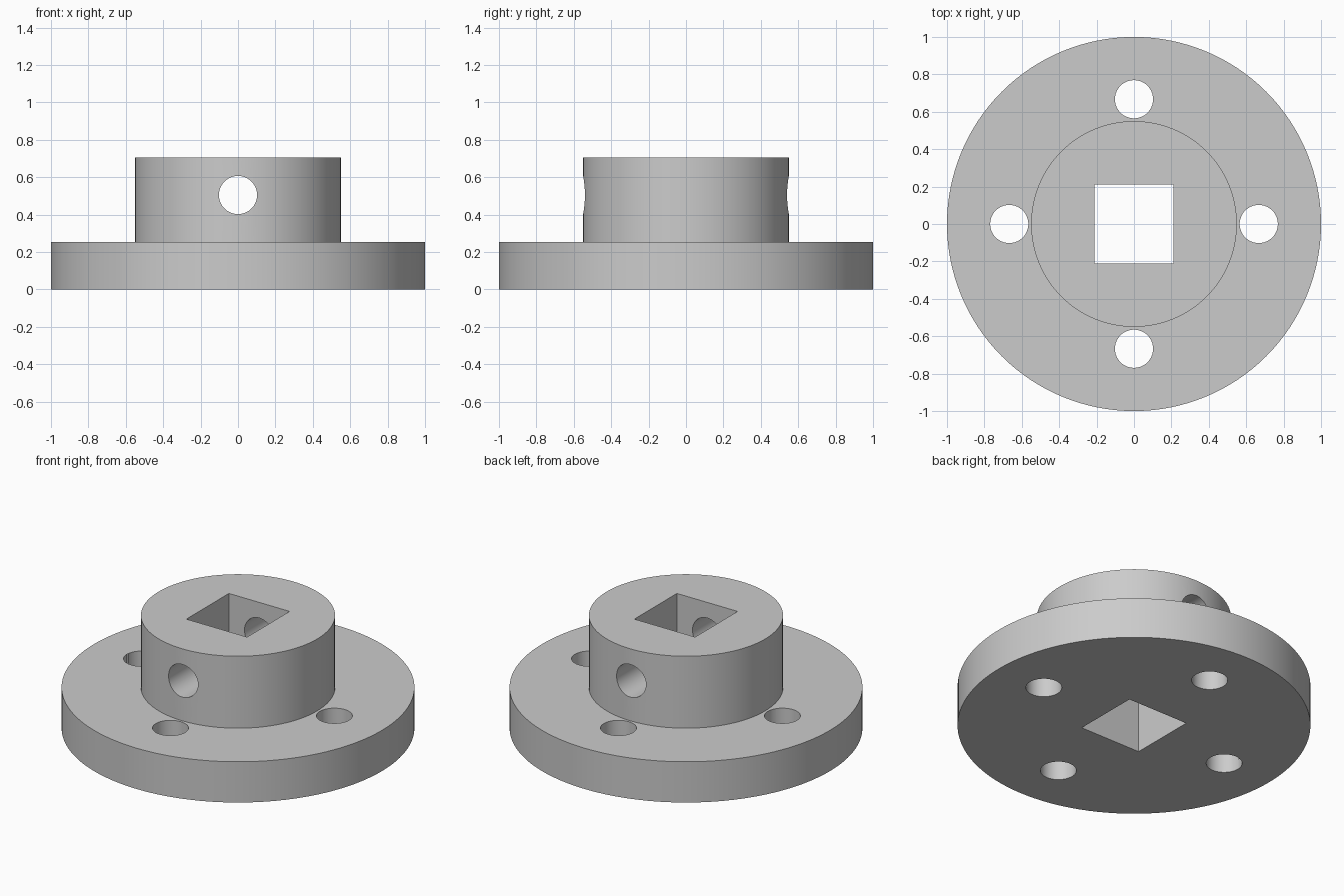
import bpy
import math

cube = bpy.data.objects.get("Cube")
if cube:
    bpy.data.objects.remove(cube, do_unlink=True)

FLANGE_H, TOTAL_H = 0.255, 0.705
FLANGE_R, HUB_R = 1.0, 0.55
HOLE_R, BOLT_CIRCLE = 0.102, 0.667
BORE = 0.42

grey = bpy.data.materials.new("plain grey")
grey.use_nodes = True
colour = (0.6, 0.6, 0.6, 1)
grey.diffuse_color = colour
grey.node_tree.nodes["Principled BSDF"].inputs["Base Color"].default_value = colour


def revolve(name, profile, sides):
    """Solid of revolution whose profile starts and ends on the z axis."""
    verts, faces, rings = [], [], []
    for r, z in profile:
        rings.append(len(verts))
        for i in range(sides):
            a = 2 * math.pi * i / sides
            verts.append((r * math.cos(a), r * math.sin(a), z))
    for a, b in zip(rings, rings[1:]):
        for i in range(sides):
            j = (i + 1) % sides
            faces.append((a + i, a + j, b + j, b + i))
    faces.append(tuple(reversed(range(sides))))
    faces.append(tuple(range(rings[-1], rings[-1] + sides)))
    mesh = bpy.data.meshes.new(name)
    mesh.from_pydata(verts, [], faces)
    obj = bpy.data.objects.new(name, mesh)
    bpy.context.collection.objects.link(obj)
    return obj


def cylinder(location, depth, rotation=(0, 0, 0)):
    bpy.ops.mesh.primitive_cylinder_add(vertices=64, radius=HOLE_R, depth=depth,
                                        location=location, rotation=rotation)
    return bpy.context.object


# Stepped body: wide flange with the hub on top
body = revolve("flanged_hub", [(FLANGE_R, 0), (FLANGE_R, FLANGE_H),
                               (HUB_R, FLANGE_H), (HUB_R, TOTAL_H)], 128)
body.data.materials.append(grey)

# Square bore through the middle
bpy.ops.mesh.primitive_cube_add(size=1, location=(0, 0, TOTAL_H / 2))
bore = bpy.context.object
bore.scale = (BORE, BORE, 2)
cutters = [bore]

# Four bolt holes in the flange
for i in range(4):
    a = i * math.pi / 2
    cutters.append(cylinder((BOLT_CIRCLE * math.cos(a), BOLT_CIRCLE * math.sin(a),
                             FLANGE_H / 2), 0.6))

# Cross hole through the hub, front to back
cutters.append(cylinder((0, 0, 0.505), 3, (math.pi / 2, 0, 0)))

for n, cutter in enumerate(cutters):
    cutter.name = f"hole_cutter_{n}"
    cutter.hide_render = True
    cutter.data.materials.append(grey)
    mod = body.modifiers.new("cut", 'BOOLEAN')
    mod.operation = 'DIFFERENCE'
    mod.solver = 'EXACT'
    mod.object = cutter

# Apply the cuts and drop the cutters
bpy.ops.object.select_all(action='DESELECT')
body.select_set(True)
bpy.context.view_layer.objects.active = body
for mod in list(body.modifiers):
    bpy.ops.object.modifier_apply(modifier=mod.name)
for cutter in cutters:
    bpy.data.objects.remove(cutter, do_unlink=True)

bpy.ops.object.shade_smooth_by_angle(angle=math.radians(30))
